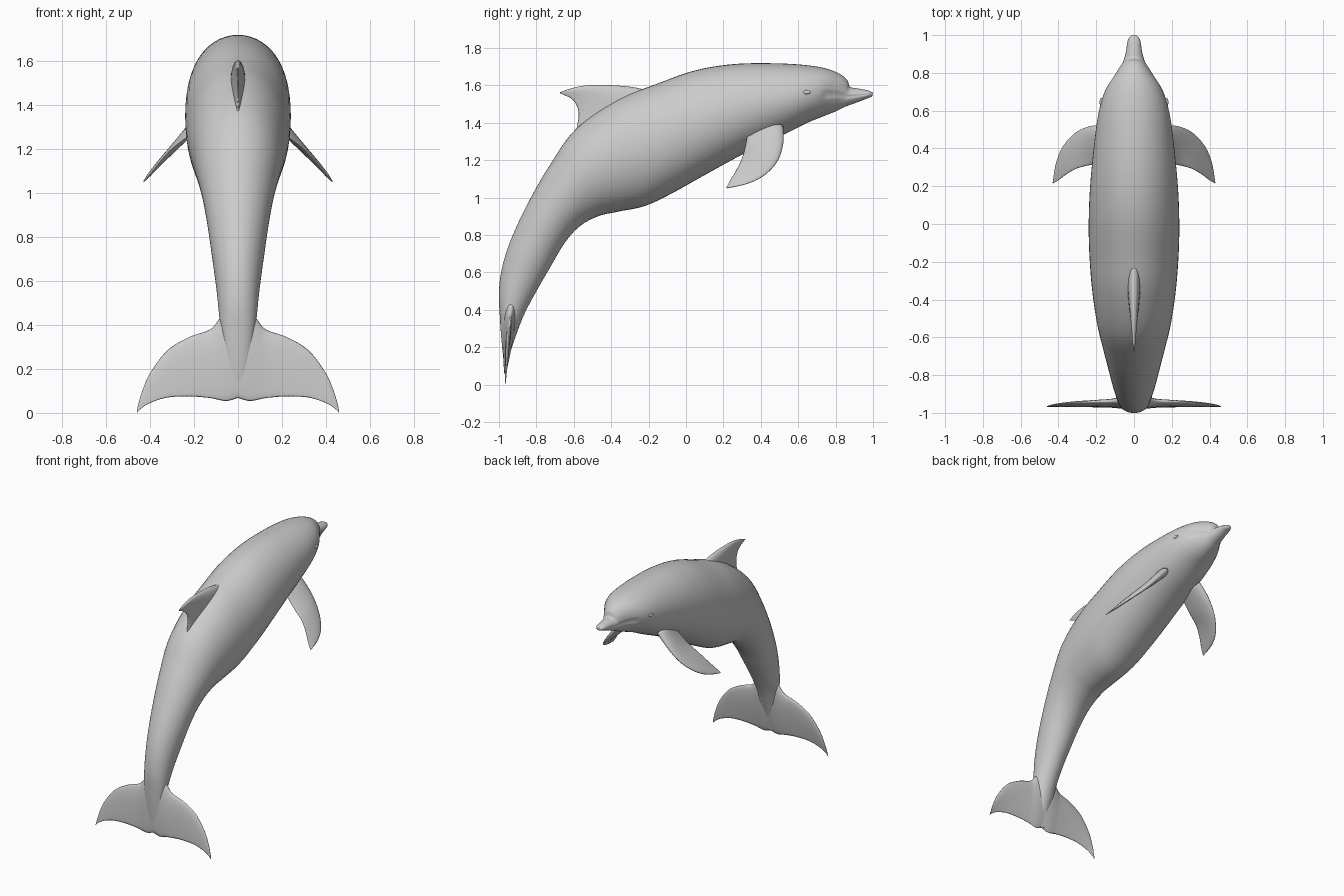
import bpy, bmesh
from math import sin, cos, pi
from mathutils import Vector

if "Cube" in bpy.data.objects:
    bpy.data.objects.remove(bpy.data.objects["Cube"])


def spline(rows, steps):
    """Catmull-Rom resampling of rows of numbers."""
    out, n = [], len(rows)
    for i in range(n - 1):
        p0, p1, p2, p3 = (rows[min(max(i + k, 0), n - 1)] for k in (-1, 0, 1, 2))
        for s in range(steps):
            t = s / steps
            out.append([0.5 * (2 * b + (c - a) * t + (2 * a - 5 * b + 4 * c - d) * t * t
                               + (3 * b - a - 3 * c + d) * t ** 3)
                        for a, b, c, d in zip(p0, p1, p2, p3)])
    return out + [list(rows[-1])]


def loft(name, rings, mirror=False, cap_start=True):
    bm = bmesh.new()
    loops = [[bm.verts.new(p) for p in ring] for ring in rings]
    for a, b in zip(loops, loops[1:]):
        for i in range(len(a)):
            j = (i + 1) % len(a)
            bm.faces.new((a[i], a[j], b[j], b[i]))
    if cap_start:
        bm.faces.new(loops[0])
    bm.faces.new(loops[-1])
    bmesh.ops.recalc_face_normals(bm, faces=bm.faces)
    mesh = bpy.data.meshes.new(name)
    bm.to_mesh(mesh)
    bm.free()
    mesh.polygons.foreach_set("use_smooth", [True] * len(mesh.polygons))
    obj = bpy.data.objects.new(name, mesh)
    bpy.context.collection.objects.link(obj)
    if mirror:
        add_mirror(obj)
    return obj


def add_mirror(obj):
    mod = obj.modifiers.new("mirror", "MIRROR")
    mod.use_axis[0] = True


def fin(name, rows, mirror=False, cap_start=True, n=24):
    """Rows: leading xyz, trailing xyz, half thickness, from root to tip."""
    span = Vector(rows[-1][:3]) - (Vector(rows[0][:3]) + Vector(rows[0][3:6])) / 2
    normal = (Vector(rows[0][3:6]) - Vector(rows[0][:3])).cross(span).normalized()
    rings = []
    for r in spline(rows, 5):
        lead, trail = Vector(r[:3]), Vector(r[3:6])
        ring = []
        for i in range(n):
            a = 2 * pi * i / n
            c = (1 - cos(a)) / 2
            ring.append(lead.lerp(trail, c) + normal * r[6] * sin(a) * 1.3 * (1 - 0.65 * c))
        rings.append(ring)
    return loft(name, rings, mirror, cap_start)


# Body stations: back y, z, belly y, z, half width
stations = [
    (1.0, 1.56, .995, 1.54, .016), (.975, 1.572, .97, 1.53, .033),
    (.92, 1.583, .905, 1.505, .043), (.878, 1.592, .85, 1.485, .056),
    (.862, 1.628, .81, 1.465, .07), (.82, 1.662, .75, 1.44, .102),
    (.74, 1.692, .65, 1.40, .156), (.62, 1.71, .53, 1.34, .19),
    (.45, 1.718, .32, 1.24, .215), (.25, 1.713, .10, 1.12, .234),
    (.05, 1.68, -.08, 1.02, .24), (-.15, 1.61, -.22, .955, .235),
    (-.37, 1.52, -.36, .925, .22), (-.59, 1.365, -.47, .90, .195),
    (-.73, 1.17, -.57, .845, .165), (-.84, .98, -.65, .755, .14),
    (-.93, .79, -.73, .62, .117), (-.98, .64, -.805, .49, .098),
    (-1.0, .50, -.865, .375, .085), (-.995, .36, -.91, .26, .07),
    (-.985, .22, -.945, .15, .045), (-.97, .08, -.96, .07, .02)]
STEPS, SIDES = 6, 48
rings = []
for k, (ty, tz, by, bz, w) in enumerate(spline(stations, STEPS)):
    top, bottom = Vector((0, ty, tz)), Vector((0, by, bz))
    mid, half = (top + bottom) / 2, (top - bottom) / 2
    ring = []
    for i in range(SIDES):
        a = 2 * pi * i / SIDES
        # Mouth crease along the sides of the beak
        crease = 0.9 if i in (0, SIDES // 2) and 3 < k < 5.6 * STEPS else 1
        ring.append(mid + half * sin(a) + Vector((w * cos(a) * crease, 0, 0)))
    rings.append(ring)
loft("body", rings)

# Swept dorsal fin
fin("dorsal_fin", [
    (0, -.12, 1.55, 0, -.60, 1.30, .04), (0, -.27, 1.588, 0, -.575, 1.425, .032),
    (0, -.41, 1.601, 0, -.582, 1.485, .022), (0, -.53, 1.6, 0, -.608, 1.525, .014),
    (0, -.62, 1.582, 0, -.645, 1.545, .008), (0, -.675, 1.562, 0, -.673, 1.557, .002)])

# Pair of side flippers
fin("flippers", [
    (.14, .52, 1.38, .14, .33, 1.35, .03), (.22, .52, 1.29, .22, .315, 1.265, .024),
    (.30, .49, 1.195, .30, .295, 1.20, .017), (.37, .42, 1.12, .355, .265, 1.14, .012),
    (.41, .33, 1.075, .395, .235, 1.09, .008), (.43, .22, 1.05, .427, .215, 1.052, .002)],
    mirror=True)

# Tail flukes: x, leading z, trailing z, half thickness
fluke = [(0, .50, .068, .035), (.05, .475, .054, .032), (.09, .42, .06, .026),
         (.13, .377, .068, .02), (.22, .345, .075, .015), (.32, .285, .07, .011),
         (.40, .18, .045, .007), (.44, .085, .02, .004), (.46, .01, .0, .001)]
fin("tail_flukes", [(x, -.965 + .07 * lz, lz, x, -.968, tz, t) for x, lz, tz, t in fluke],
    mirror=True, cap_start=False)

# Eyes
bpy.ops.mesh.primitive_uv_sphere_add(segments=16, ring_count=10, radius=1)
eye = bpy.context.object
eye.name = "eyes"
for v in eye.data.vertices:
    v.co = (.174 + v.co.x * .008, .645 + v.co.y * .022, 1.563 + v.co.z * .011)
bpy.ops.object.shade_smooth()
add_mirror(eye)
